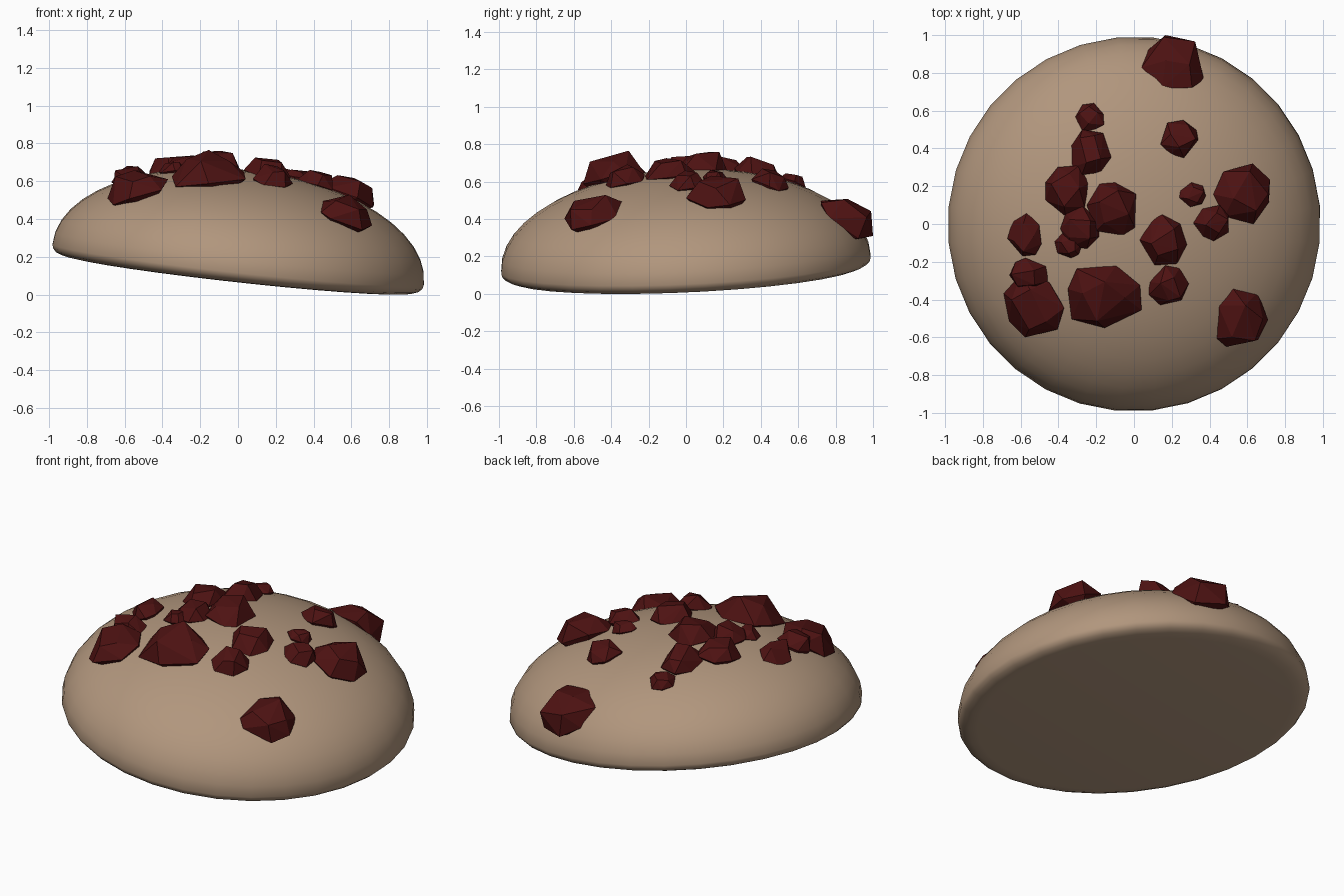
import bpy, bmesh, math, random
from mathutils import Vector, Matrix

if "Cube" in bpy.data.objects:
    bpy.data.objects.remove(bpy.data.objects["Cube"])

random.seed(11)

def material(name, rgb):
    m = bpy.data.materials.new(name)
    m.diffuse_color = (*rgb, 1)
    m.use_nodes = True
    m.node_tree.nodes["Principled BSDF"].inputs["Base Color"].default_value = m.diffuse_color
    return m

DOUGH = material("baked dough", (0.44, 0.305, 0.205))
CHUNK = material("dark red chunk", (0.075, 0.006, 0.006))

# Tilt of the whole bun
N = Vector((0.11, -0.045, 1)).normalized()
ROT = Vector((0, 0, 1)).rotation_difference(N).to_matrix()
BASE = Vector((-0.005, 0.002, 0.111))
A, B, H0 = 0.993, 0.50, 0.055      # dome radius, rise and height of its widest ring

def finish(bm, name, mat):
    bmesh.ops.recalc_face_normals(bm, faces=bm.faces)
    me = bpy.data.meshes.new(name)
    bm.to_mesh(me)
    bm.free()
    ob = bpy.data.objects.new(name, me)
    bpy.context.collection.objects.link(ob)
    me.materials.append(mat)
    return ob

# Dough: turned profile with flat base, rounded lower edge and domed top
profile = [(0.89, 0.0), (0.935, 0.005), (0.97, 0.018), (0.987, 0.036)]
for i in range(12):
    t = math.radians(90 * i / 12)
    profile.append((A * math.cos(t), H0 + B * math.sin(t)))
SEG = 32
bm = bmesh.new()
rings = []
for r, h in profile:
    rings.append([bm.verts.new(BASE + ROT @ Vector((
        r * math.cos((k + 0.5) * math.tau / SEG),
        r * math.sin((k + 0.5) * math.tau / SEG), h))) for k in range(SEG)])
for lo, hi in zip(rings, rings[1:]):
    for k in range(SEG):
        j = (k + 1) % SEG
        bm.faces.new((lo[k], lo[j], hi[j], hi[k]))
bm.faces.new(rings[0][::-1])
tip = bm.verts.new(BASE + ROT @ Vector((0, 0, H0 + B)))
for k in range(SEG):
    bm.faces.new((rings[-1][k], rings[-1][(k + 1) % SEG], tip))
low = min(v.co.z for v in bm.verts)
BASE.z -= low
bmesh.ops.translate(bm, verts=bm.verts, vec=(0, 0, -low))
dough = finish(bm, "dough_dome", DOUGH)
bpy.context.view_layer.objects.active = dough
dough.select_set(True)
bpy.ops.object.shade_smooth_by_angle(angle=math.radians(40))

def surface(x, y):
    """Point and normal of the dome above x, y."""
    p = Vector((x, y, 0))
    for _ in range(12):
        q = min((p.x ** 2 + p.y ** 2) / A ** 2, 0.97)
        p.z = H0 + B * math.sqrt(1 - q)
        w = BASE + ROT @ p
        p.x += x - w.x
        p.y += y - w.y
    n = Vector((p.x / A ** 2, p.y / A ** 2, (p.z - H0) / B ** 2)).normalized()
    return w, ROT @ n

def chunk(i, x0, x1, y0, y1, rise):
    """Faceted lump lying on the dome, fitted to its plan extents."""
    cx, cy = (x0 + x1) / 2, (y0 + y1) / 2
    base, n = surface(cx, cy)
    turn = Vector((0, 0, 1)).rotation_difference(n).to_matrix()
    rad = (x1 - x0 + y1 - y0) / 4
    start = random.uniform(0, math.tau)
    pts = []
    # rings: sides count, radius, height
    for count, r, h in ((7, 1.0, 0.1), (4, 0.62, 0.97), (4, 0.65, -0.7)):
        start += 0.5
        for k in range(count):
            a = start + (k + random.uniform(-0.25, 0.25)) * math.tau / count
            rr = rad * r * random.uniform(0.88, 1.05)
            hh = rise * (h + random.uniform(-0.25, 0.12))
            pts.append(turn @ Vector((rr * math.cos(a), rr * math.sin(a), hh)))
    for ax, lo, hi in ((0, x0, x1), (1, y0, y1)):
        a, b = min(p[ax] for p in pts), max(p[ax] for p in pts)
        for p in pts:
            p[ax] = lo + (p[ax] - a) * (hi - lo) / (b - a)
    bm = bmesh.new()
    for p in pts:
        bm.verts.new((p.x, p.y, p.z + base.z))
    bmesh.ops.convex_hull(bm, input=bm.verts)
    bmesh.ops.delete(bm, geom=[v for v in bm.verts if not v.link_faces], context='VERTS')
    finish(bm, f"chunk_{i:02d}", CHUNK)

# Chunks: x range, y range, rise above the dough
CHUNKS = [
    (0.04, 0.37, 0.72, 1.00, 0.10), (-0.31, -0.16, 0.49, 0.64, 0.05),
    (-0.33, -0.12, 0.26, 0.50, 0.08), (0.14, 0.34, 0.35, 0.55, 0.07),
    (-0.47, -0.24, 0.04, 0.31, 0.08), (-0.25, 0.01, -0.06, 0.22, 0.085),
    (0.24, 0.38, 0.09, 0.22, 0.05), (0.42, 0.72, 0.00, 0.32, 0.10),
    (0.31, 0.50, -0.09, 0.10, 0.07), (-0.67, -0.49, -0.17, 0.06, 0.07),
    (-0.39, -0.18, -0.13, 0.10, 0.065), (-0.42, -0.27, -0.18, -0.04, 0.05),
    (0.03, 0.28, -0.22, 0.05, 0.08), (0.08, 0.29, -0.43, -0.22, 0.08),
    (-0.66, -0.45, -0.35, -0.18, 0.08), (-0.69, -0.37, -0.60, -0.27, 0.10),
    (-0.35, 0.04, -0.55, -0.22, 0.12), (0.44, 0.71, -0.65, -0.34, 0.09),
]
for i, c in enumerate(CHUNKS, 1):
    chunk(i, *c)
